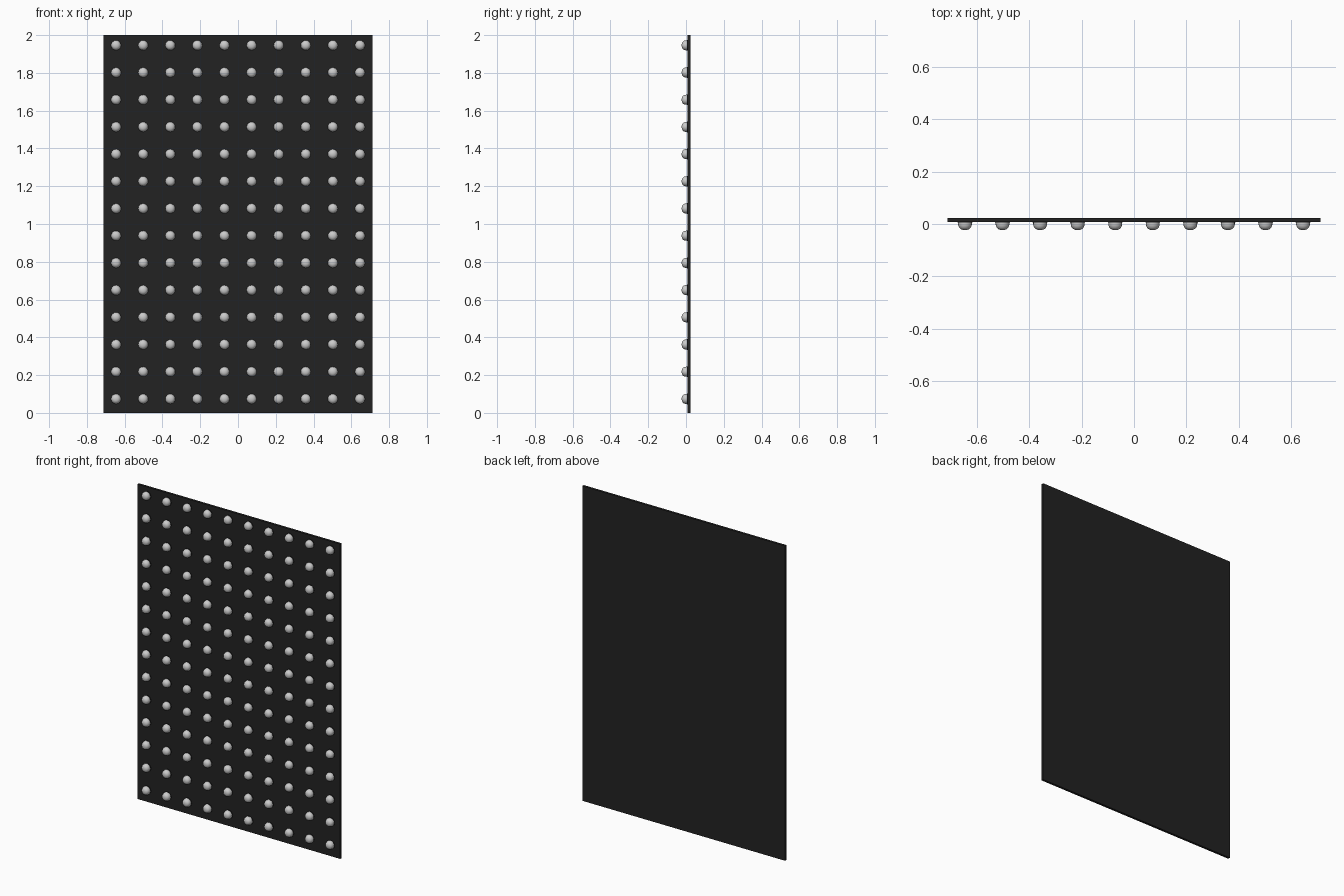
import bpy, bmesh, math
from mathutils import Vector

if "Cube" in bpy.data.objects:
    bpy.data.objects.remove(bpy.data.objects["Cube"])


def material(name, rgb):
    m = bpy.data.materials.new(name)
    m.diffuse_color = (*rgb, 1)
    m.use_nodes = True
    m.node_tree.nodes["Principled BSDF"].inputs["Base Color"].default_value = m.diffuse_color
    return m


black = material("matte black", (0.016, 0.016, 0.016))
grey = material("light grey", (0.6, 0.6, 0.6))

COLS, ROWS, PITCH_X, PITCH_Z, SIDES = 10, 14, 0.1435, 0.144, 16
CENTRES = [((c - (COLS - 1) / 2) * PITCH_X, 0.074 + r * PITCH_Z)
           for r in range(ROWS) for c in range(COLS)]


def finish(bm, name, mat):
    bmesh.ops.recalc_face_normals(bm, faces=bm.faces)
    mesh = bpy.data.meshes.new(name)
    bm.to_mesh(mesh)
    bm.free()
    mesh.materials.append(mat)
    ob = bpy.data.objects.new(name, mesh)
    bpy.context.collection.objects.link(ob)
    return ob


def lathe(bm, cx, cz, profile):
    """Turn (radius, y) rings about the y axis and cap the last ring."""
    rings = []
    for rad, y in profile:
        rings.append([bm.verts.new(Vector((cx + rad * math.cos(a), y, cz + rad * math.sin(a))))
                      for a in (math.tau * i / SIDES for i in range(SIDES))])
    for a, b in zip(rings, rings[1:]):
        for i in range(SIDES):
            j = (i + 1) % SIDES
            bm.faces.new((a[i], a[j], b[j], b[i]))
    bm.faces.new(rings[0])
    bm.faces.new(rings[-1])


def studs(name, profile, mat):
    bm = bmesh.new()
    for cx, cz in CENTRES:
        lathe(bm, cx, cz, profile)
    ob = finish(bm, name, mat)
    bpy.ops.object.select_all(action='DESELECT')
    ob.select_set(True)
    bpy.context.view_layer.objects.active = ob
    bpy.ops.object.shade_smooth_by_angle(angle=math.radians(40))


# thin backing panel
bm = bmesh.new()
bmesh.ops.create_cube(bm, size=1)
for v in bm.verts:
    v.co = Vector((v.co.x * 1.426, 0.0155 + v.co.y * 0.015, 1 + v.co.z * 2))
finish(bm, "backing_panel", black)

# low dark collars around each lamp
studs("lamp_collars", [(0.0285, 0.010), (0.0285, 0.005)], black)

# rounded lamp domes
studs("lamp_domes", [(0.0265, 0.009), (0.0265, 0.001), (0.0255, -0.006), (0.0225, -0.0135),
                     (0.017, -0.019), (0.010, -0.022), (0.003, -0.023)], grey)
